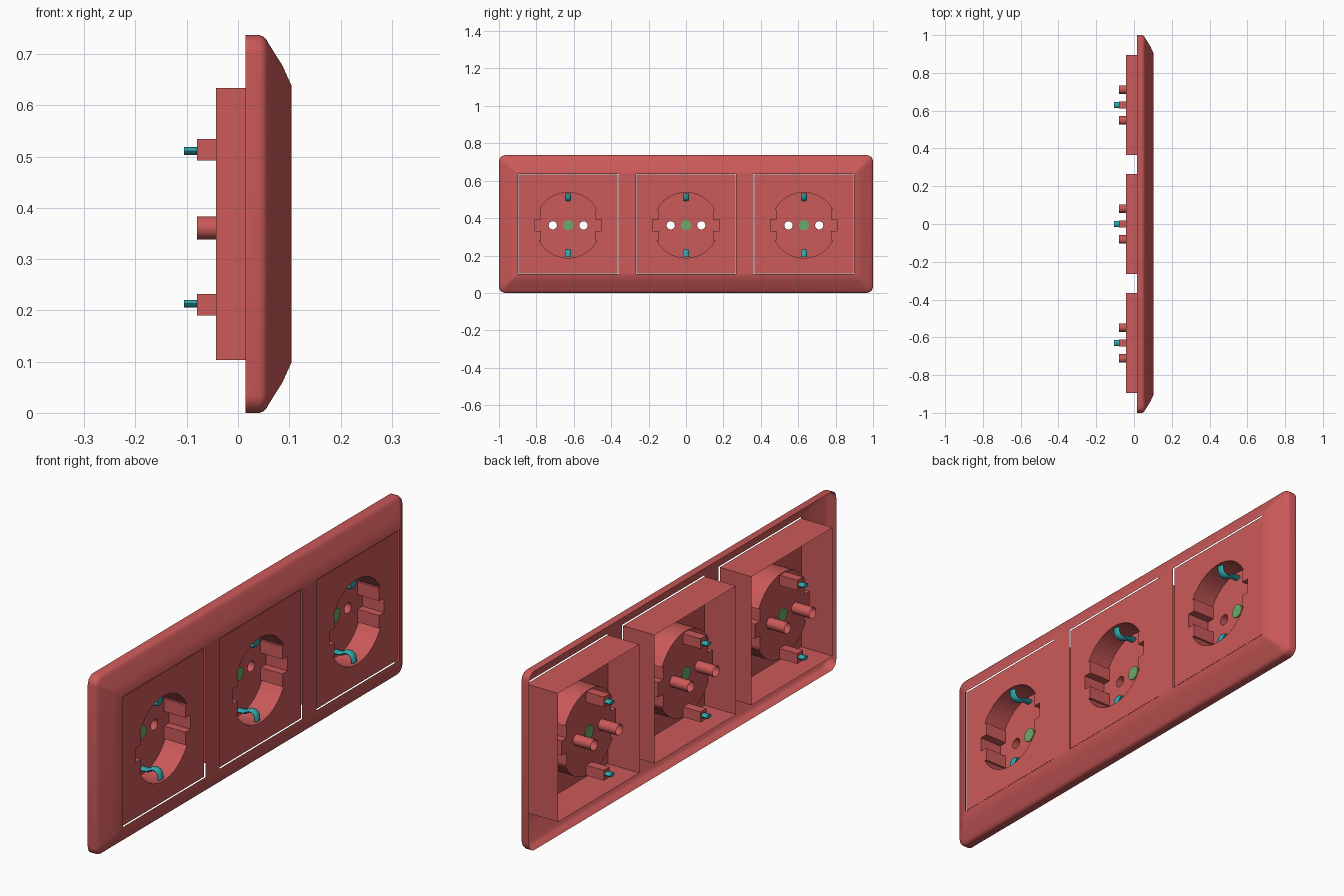
import bpy, bmesh, math
from mathutils import Vector

if "Cube" in bpy.data.objects:
    bpy.data.objects.remove(bpy.data.objects["Cube"])

MID_Z = 0.3685      # centre of frame and inserts
CUP_Z = 0.362       # centre of the round recesses
CENTRES = (-0.63, 0.0, 0.63)


def material(name, color):
    m = bpy.data.materials.new(name)
    m.diffuse_color = (*color, 1)
    m.use_nodes = True
    m.node_tree.nodes["Principled BSDF"].inputs["Base Color"].default_value = m.diffuse_color
    return m


RED = material("red", (0.6, 0.1, 0.1))
GREEN = material("green", (0.15, 0.4, 0.15))
TEAL = material("teal", (0.03, 0.38, 0.4))


def finish(bm, name, mat, angle=35):
    bmesh.ops.recalc_face_normals(bm, faces=bm.faces)
    me = bpy.data.meshes.new(name)
    bm.to_mesh(me)
    bm.free()
    me.materials.append(mat)
    ob = bpy.data.objects.new(name, me)
    bpy.context.collection.objects.link(ob)
    bpy.ops.object.select_all(action='DESELECT')
    ob.select_set(True)
    bpy.context.view_layer.objects.active = ob
    bpy.ops.object.shade_smooth_by_angle(angle=math.radians(angle))
    return ob


def ring(bm, pts, x, cy=0.0, cz=0.0):
    return [bm.verts.new((x, cy + y, cz + z)) for y, z in pts]


def skin(bm, a, b):
    n = len(a)
    for i in range(n):
        bm.faces.new((a[i], a[(i + 1) % n], b[(i + 1) % n], b[i]))


def sheet(bm, loops):
    """Flat sheet facing x; the first loop is the outline, the rest are holes."""
    edges = []
    for vs in loops:
        for i, v in enumerate(vs):
            w = vs[(i + 1) % len(vs)]
            edges.append(bm.edges.get((v, w)) or bm.edges.new((v, w)))
    bmesh.ops.triangle_fill(bm, use_beauty=True, edges=edges, normal=(1, 0, 0))


def rect(hy, hz):
    return [(-hy, -hz), (hy, -hz), (hy, hz), (-hy, hz)]


def circle(r, n):
    return [(r * math.cos(2 * math.pi * i / n), r * math.sin(2 * math.pi * i / n)) for i in range(n)]


def round_rect(hy, hz, r, n=5):
    pts = []
    for k, (sy, sz) in enumerate(((1, 1), (-1, 1), (-1, -1), (1, -1))):
        for i in range(n + 1):
            a = math.pi / 2 * (k + i / n)
            pts.append((sy * (hy - r) + r * math.cos(a), sz * (hz - r) + r * math.sin(a)))
    return pts


def cup_outline():
    """Round recess with a pair of ribs and a groove on each side."""
    half = [(.145, -.083), (.145, -.03), (.178, -.03), (.178, .03), (.145, .03), (.145, .083)]
    a0 = math.asin(.083 / .175)
    for i in range(14):
        a = a0 + (math.pi - 2 * a0) * i / 13
        half.append((.175 * math.cos(a), .175 * math.sin(a)))
    return half + [(-y, -z) for y, z in half]


# Cover frame: rounded, sloping hollow shell with three square openings
bm = bmesh.new()
profile = [(.015, 0, .035), (.042, 0, .035), (.050, .003, .034), (.055, .008, .031),
           (.060, .017, .026), (.087, .060, .012), (.104, .098, .002)]
rings = [ring(bm, round_rect(1 - i, MID_Z - i, r), x, 0, MID_Z) for x, i, r in profile]
for a, b in zip(rings, rings[1:]):
    skin(bm, a, b)
sheet(bm, [rings[-1]] + [ring(bm, rect(.2685, .2685), .104, c, MID_Z) for c in CENTRES])
finish(bm, "cover_frame", RED)


def socket_insert(cy):
    # Square front plate with side walls, recessed cup and contact sleeves
    bm = bmesh.new()
    back = ring(bm, rect(.265, .265), -.043, cy, MID_Z)
    front = ring(bm, rect(.265, .265), .101, cy, MID_Z)
    mouth = ring(bm, cup_outline(), .101, cy, CUP_Z)
    floor = ring(bm, cup_outline(), .002, cy, CUP_Z)
    skin(bm, back, front)
    sheet(bm, [front, mouth])
    skin(bm, mouth, floor)
    holes = []
    for s in (-1, 1):
        hole = ring(bm, circle(.0225, 12), .002, cy + s * .082, CUP_Z - .001)
        skin(bm, hole, ring(bm, circle(.0225, 12), -.08, cy + s * .082, CUP_Z - .001))
        holes.append(hole)
    sheet(bm, [floor] + holes)
    finish(bm, "socket_insert", RED)


def centre_screw(cy):
    bm = bmesh.new()
    a = ring(bm, circle(.028, 16), -.002, cy, CUP_Z)
    b = ring(bm, circle(.028, 16), .006, cy, CUP_Z)
    skin(bm, a, b)
    bm.faces.new(a)
    bm.faces.new(b)
    finish(bm, "centre_screw", GREEN)


def clip_holder(cy, s):
    bm = bmesh.new()
    a = ring(bm, rect(.019, .021), -.08, cy, CUP_Z + s * .151)
    b = ring(bm, rect(.019, .021), .001, cy, CUP_Z + s * .151)
    skin(bm, a, b)
    bm.faces.new(a)
    bm.faces.new(b)
    finish(bm, "clip_holder", RED)


def earth_clip(cy, s):
    # Oval strip swept along a path that bulges inward and hooks out at the tip
    path = [Vector(p) for p in ((-.105, .149), (.02, .149), (.036, .147), (.047, .140), (.058, .135),
                                (.070, .135), (.080, .140), (.086, .150), (.088, .170))]
    bm = bmesh.new()
    rings = []
    for i, p in enumerate(path):
        t = (path[min(i + 1, len(path) - 1)] - path[max(i - 1, 0)]).normalized()
        n = Vector((-t.y, t.x))
        vs = []
        for u, v in circle(1, 10):
            q = p + n * (.008 * v)
            vs.append(bm.verts.new((q.x, cy + .016 * u, CUP_Z + s * q.y)))
        rings.append(vs)
    for a, b in zip(rings, rings[1:]):
        skin(bm, a, b)
    bm.faces.new(rings[0])
    bm.faces.new(rings[-1])
    finish(bm, "earth_clip", TEAL, 50)


for c in CENTRES:
    socket_insert(c)
    centre_screw(c)
    for side in (-1, 1):
        clip_holder(c, side)
        earth_clip(c, side)
